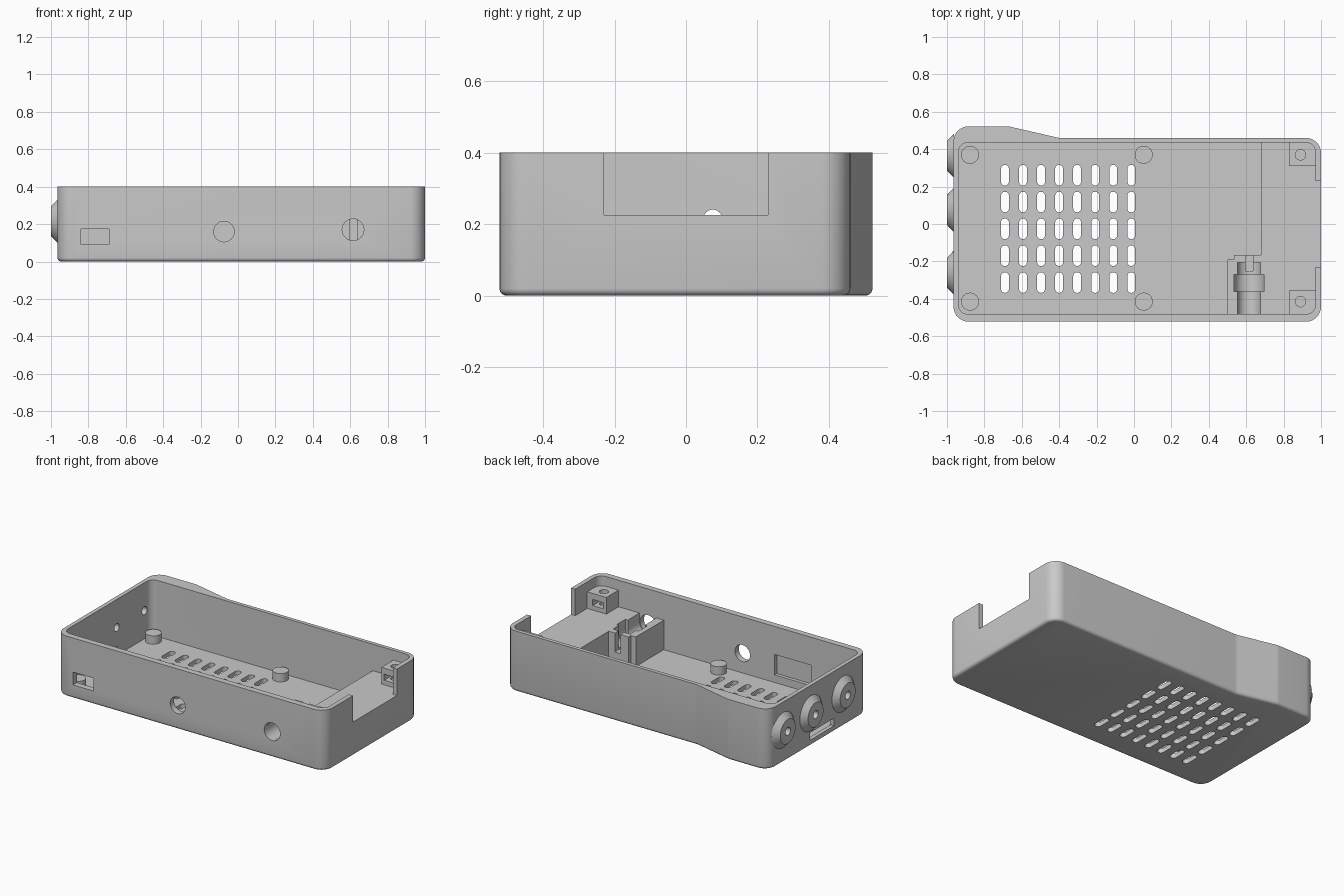
import bpy, bmesh, math
from mathutils import Vector

old = bpy.data.objects.get("Cube")
if old:
    bpy.data.objects.remove(old, do_unlink=True)

grey = bpy.data.materials.new("matte grey plastic")
grey.use_nodes = True
grey.diffuse_color = (0.586, 0.586, 0.586, 1)
grey.node_tree.nodes["Principled BSDF"].inputs["Base Color"].default_value = grey.diffuse_color


# ---- 2D profiles ----
def fillet(pts, r, steps=8):
    """Round every corner of a polygon with radius r."""
    pts = [Vector(p) for p in pts]
    out = []
    for i, p in enumerate(pts):
        a = (pts[i - 1] - p).normalized()
        b = (pts[(i + 1) % len(pts)] - p).normalized()
        half = a.angle(b) / 2
        t = r / math.tan(half)
        centre = p + (a + b).normalized() * r / math.sin(half)
        u, v = p + a * t - centre, p + b * t - centre
        sweep = math.pi - 2 * half
        for k in range(steps + 1):
            f = k / steps
            arc = u * math.sin((1 - f) * sweep) + v * math.sin(f * sweep)
            out.append(centre + arc / math.sin(sweep))
    return out


def rect(u0, u1, v0, v1):
    return [(u0, v0), (u1, v0), (u1, v1), (u0, v1)]


def slot(u, v, w, h):
    return fillet(rect(u - w / 2, u + w / 2, v - h / 2, v + h / 2), 0.49 * w, 6)


def circle(u, v, r, n=32):
    return [(u + r * math.cos(2 * math.pi * k / n), v + r * math.sin(2 * math.pi * k / n))
            for k in range(n)]


# ---- solids ----
def place(axis, u, v, w):
    return {"X": (w, u, v), "Y": (u, w, v), "Z": (u, v, w)}[axis]


def prism(name, profiles, lo, hi, axis="Z", top=None, soft=0):
    """Extrude profiles along an axis; top gives a different end profile."""
    bm = bmesh.new()
    for i, pts in enumerate(profiles):
        ends = top[i] if top else pts
        a = [bm.verts.new(place(axis, *p, lo)) for p in pts]
        b = [bm.verts.new(place(axis, *p, hi)) for p in ends]
        bm.faces.new(a)
        bm.faces.new(b)
        for k in range(len(a)):
            j = (k + 1) % len(a)
            bm.faces.new((a[k], a[j], b[j], b[k]))
    bmesh.ops.recalc_face_normals(bm, faces=bm.faces)
    if soft:
        rim = [e for e in bm.edges if all(abs(v.co.z - lo) < 1e-5 for v in e.verts)]
        bmesh.ops.bevel(bm, geom=rim, offset=soft, segments=4, profile=0.5, affect="EDGES")
    me = bpy.data.meshes.new(name)
    bm.to_mesh(me)
    bm.free()
    me.materials.append(grey)
    ob = bpy.data.objects.new(name, me)
    bpy.context.collection.objects.link(ob)
    return ob


def cut(target, *args, **kw):
    """Subtract a prism from the target and discard the cutter."""
    cutter = prism("cutter", *args, **kw)
    mod = target.modifiers.new("cut", "BOOLEAN")
    mod.operation, mod.solver, mod.object = "DIFFERENCE", "EXACT", cutter
    bpy.ops.object.select_all(action="DESELECT")
    bpy.context.view_layer.objects.active = target
    target.select_set(True)
    bpy.ops.object.modifier_apply(modifier=mod.name)
    bpy.data.objects.remove(cutter, do_unlink=True)


# ---- case shell with a bulge at the back ----
outline = [(-0.965, -0.522), (1, -0.522), (1, 0.46), (-0.4, 0.46), (-0.67, 0.522), (-0.965, 0.522)]
shell = prism("case_shell", [fillet(outline, 0.08)], 0, 0.4, soft=0.02)
cut(shell, [fillet(rect(-0.938, 0.97, -0.482, 0.435), 0.05)], 0.03, 0.5)

# vent grid in the floor
vents = [slot(-0.69 + 0.0965 * i, -0.313 + 0.1435 * j, 0.042, 0.11)
         for i in range(8) for j in range(5)]
cut(shell, vents, -0.1, 0.1)

# end notch, card slot, front ports and inner recess
cut(shell, [rect(-0.23, 0.23, 0.225, 0.5)], 0.9, 1.1, axis="X")
cut(shell, [rect(-0.165, 0.085, 0.04, 0.09)], -1.1, -0.9, axis="X")
ports = [rect(-0.84, -0.69, 0.09, 0.175), circle(-0.075, 0.16, 0.055), circle(0.615, 0.17, 0.058)]
cut(shell, ports, -0.6, -0.45, axis="Y")
cut(shell, [rect(-0.58, -0.31, 0.08, 0.215)], -0.505, -0.45, axis="Y")

# ---- conical socket bosses on the end wall ----
centres = [(y, 0.215) for y in (0.365, 0.075, -0.26)]
bosses = prism("socket_bosses", [circle(*c, 0.118, 48) for c in centres], -0.963, -1.0, axis="X",
               top=[circle(*c, 0.08, 48) for c in centres])
for part in (bosses, shell):
    cut(part, [circle(*c, 0.026, 24) for c in centres], -1.1, -0.9, axis="X")

# ---- round board pegs ----
prism("board_pegs", [circle(x, y, 0.048) for x in (-0.877, 0.052) for y in (-0.415, 0.37)], 0.025, 0.085)

# ---- raised platform with jack cradle ----
deck = [(0.68, 0.435), (0.68, -0.165), (0.535, -0.165), (0.535, -0.19),
        (0.5, -0.19), (0.5, -0.482), (0.97, -0.482), (0.97, 0.435)]
platform = prism("raised_platform", [deck], 0.025, 0.225)
for half_width, y0, y1 in ((0.062, -0.5, -0.205), (0.08, -0.36, -0.27)):
    cut(platform, [slot(0.615, 0.17 - half_width + 0.2, 2 * half_width, 0.4)], y0, y1, axis="Y")
cut(platform, [rect(0.595, 0.635, 0.1, 0.3)], -0.25, -0.1, axis="Y")

# ---- screw posts with nut pockets facing the middle ----
for name, wall, inner, cy in (("front_screw_post", -0.482, -0.355, -0.415),
                              ("back_screw_post", 0.435, 0.31, 0.37)):
    post = prism(name, [rect(0.83, 0.97, min(wall, inner), max(wall, inner))], 0.225, 0.335)
    cut(post, [circle(0.89, cy, 0.028, 24)], 0.24, 0.4)
    cut(post, [rect(0.85, 0.93, 0.255, 0.295)], *sorted((cy * 1.08, cy * 0.7)), axis="Y")

# ---- smooth shading with sharp edges ----
bpy.ops.object.select_all(action="DESELECT")
for ob in bpy.context.collection.objects:
    if ob.type == "MESH" and grey.name in ob.data.materials:
        ob.select_set(True)
        bpy.context.view_layer.objects.active = ob
bpy.ops.object.shade_smooth_by_angle(angle=math.radians(30))
